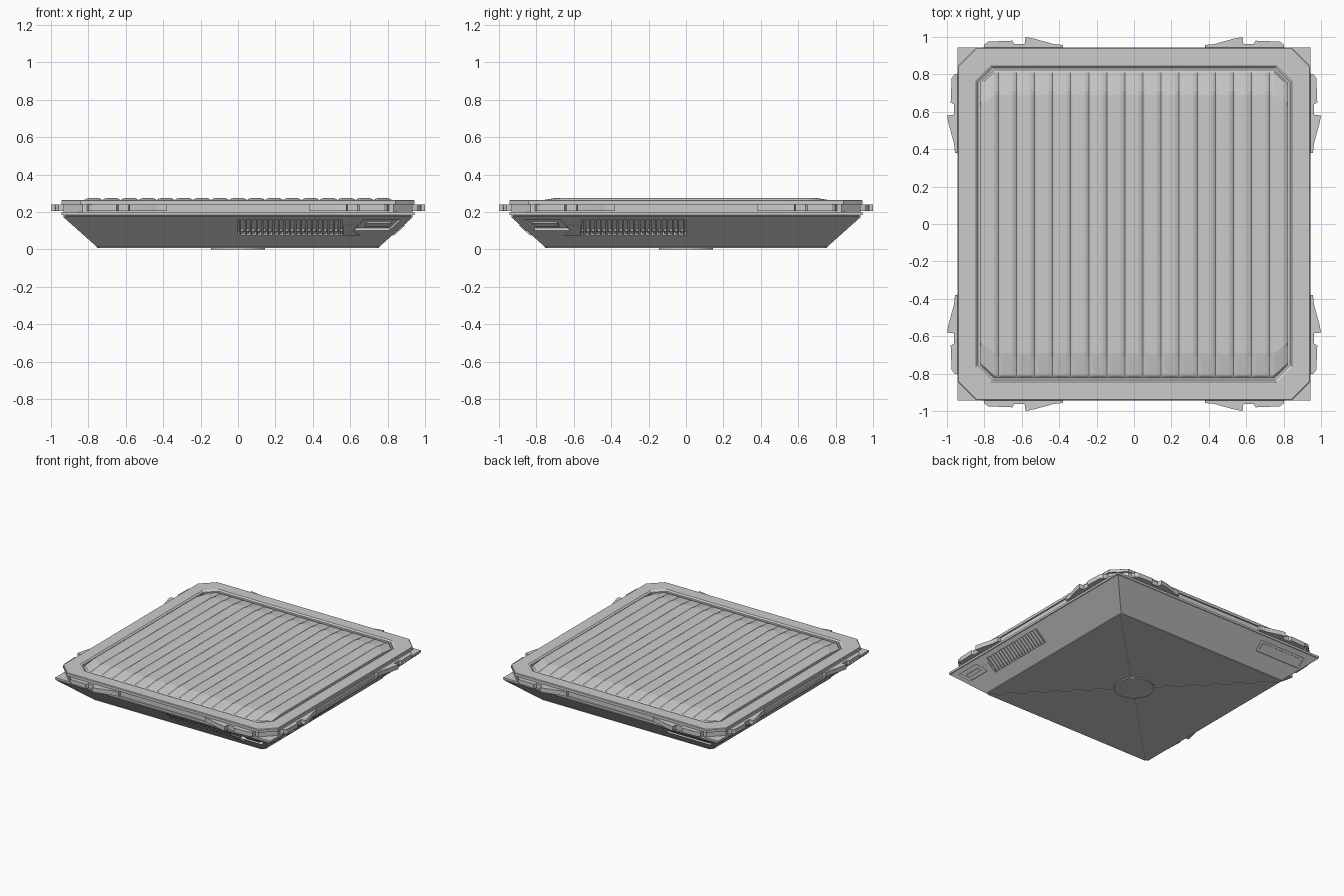
import bpy, bmesh, math
from mathutils import Vector

if "Cube" in bpy.data.objects:
    bpy.data.objects.remove(bpy.data.objects["Cube"])


def make(name, bm):
    bmesh.ops.recalc_face_normals(bm, faces=bm.faces)
    me = bpy.data.meshes.new(name)
    bm.to_mesh(me)
    bm.free()
    ob = bpy.data.objects.new(name, me)
    bpy.context.collection.objects.link(ob)
    return ob


def loft(bm, loops, closed=False):
    """Skin a stack of equal loops; cap the ends unless it closes on itself."""
    rows = [[bm.verts.new(p) for p in l] for l in loops]
    n = len(rows[0])
    pairs = list(zip(rows, rows[1:])) + ([(rows[-1], rows[0])] if closed else [])
    for a, b in pairs:
        for i in range(n):
            j = (i + 1) % n
            bm.faces.new((a[i], a[j], b[j], b[i]))
    if not closed:
        bm.faces.new(rows[0][::-1])
        bm.faces.new(rows[-1])


def octagon(h, c, z):
    k = h - c
    return [(h, -k, z), (h, k, z), (k, h, z), (-k, h, z),
            (-h, k, z), (-h, -k, z), (-k, -h, z), (k, -h, z)]


def square(h, z):
    return [(h, -h, z), (h, h, z), (-h, h, z), (-h, -h, z)]


def stack(name, loops, closed=False):
    bm = bmesh.new()
    loft(bm, loops, closed)
    return make(name, bm)


# Sloped hull: side profile from (0.755, 0.01) to (0.94, 0.175)
SL = 0.185 / 0.165
NRM = Vector((0, -0.165, -0.185)).normalized()


def on_slope(u, z, d):
    return Vector((u, -(0.755 + (z - 0.01) * SL), z)) + NRM * d


SIDES = {"front": lambda p: (p.x, p.y, p.z), "right": lambda p: (-p.y, -p.x, p.z),
         "back": lambda p: (-p.x, -p.y, p.z), "left": lambda p: (p.y, p.x, p.z)}


def slab(bm, side, poly, d0, d1):
    f = SIDES[side]
    loft(bm, [[f(on_slope(u, z, d)) for u, z in poly] for d in (d0, d1)])


def rect(u0, u1, z0, z1):
    return [(u0, z0), (u1, z0), (u1, z1), (u0, z1)]


hull = stack("hull", [square(0.751, 0.012), square(0.755, 0.014), square(0.938, 0.177)])
vent = rect(0, 0.56, 0.075, 0.155)
window = [(0.62, 0.10), (0.81, 0.10), (0.87, 0.155), (0.67, 0.155)]
panel = rect(0.43, 0.83, 0.095, 0.152)

# Recesses cut into the slopes
cuts = [("front", vent, -.025), ("front", window, -.02), ("right", vent, -.025),
        ("right", window, -.02), ("back", panel, -.015), ("left", panel, -.015)]
bm = bmesh.new()
for side, poly, depth in cuts:
    slab(bm, side, poly, depth, 0.03)
cutter = make("recess_cutter", bm)
cutter.hide_render = True
cutter.hide_set(True)
mod = hull.modifiers.new("recesses", "BOOLEAN")
mod.object = cutter
mod.operation = "DIFFERENCE"
mod.solver = "EXACT"

for side in ("front", "right"):
    # Vent fins with a lower stepped foot each
    bm = bmesh.new()
    for i in range(19):
        u = 0.012 + i * 0.0295
        slab(bm, side, rect(u - .005, u + .005, 0.073, 0.157), -0.028, -0.002)
        slab(bm, side, rect(u + .005, u + .018, 0.073, 0.09), -0.028, -0.012)
    make(side + "_vent_fins", bm)
    # Block between vent and window, and the bar inside the window
    bm = bmesh.new()
    slab(bm, side, [(.562, .077), (.65, .077), (.615, .1), (.64, .13), (.562, .13)], -0.01, 0.004)
    slab(bm, side, [(.68, .117), (.80, .117), (.82, .135), (.69, .135)], -0.025, -0.008)
    make(side + "_window_trim", bm)
for side in ("back", "left"):
    bm = bmesh.new()
    slab(bm, side, rect(0.46, 0.80, 0.107, 0.14), -0.02, -0.010)
    make(side + "_access_panel", bm)

# Bottom: four triangular plates parted by diagonal seams, and a central disc
bm = bmesh.new()
for i in range(4):
    a = i * math.pi / 2
    ca, sa = math.cos(a), math.sin(a)
    tri = [(0.74, -0.755), (-0.74, -0.755), (-0.003, -0.013), (0.003, -0.013)]
    loft(bm, [[(x * ca - y * sa, x * sa + y * ca, z) for x, y in tri] for z in (0.008, 0.013)])
make("bottom_plates", bm)
bm = bmesh.new()
loft(bm, [[(0.145 * math.cos(t * math.pi / 12), 0.145 * math.sin(t * math.pi / 12), z)
           for t in range(24)] for z in (0.0, 0.012)])
make("bottom_disc", bm)

# Rim: lower square plate, recessed band, upper chamfered frame
stack("lower_plate", [square(0.925, 0.172), square(0.925, 0.181), square(0.943, 0.184),
                      square(0.943, 0.2)])
stack("rim_band", [octagon(0.932, 0.1, 0.198), octagon(0.932, 0.1, 0.243)])
stack("top_frame", [octagon(0.943, 0.1, 0.24), octagon(0.943, 0.1, 0.261),
                    octagon(0.939, 0.1, 0.265), octagon(0.846, 0.08, 0.265),
                    octagon(0.834, 0.078, 0.256), octagon(0.834, 0.078, 0.24)], True)

# Corrugated cover: ribs along y with ramped ends, corners trimmed
COUNT, HALF = 17, 0.822
pitch = 2 * HALF / COUNT
shape = [(0, 0), (0.1, 0.55), (0.24, 0.95), (0.5, 1), (0.76, 0.95), (0.9, 0.55)]
xs = [(-HALF + (i + s) * pitch, h) for i in range(COUNT) for s, h in shape] + [(HALF, 0)]
half_rows = [(0.825, 0.242, 0.0), (0.81, 0.252, 0.004), (0.71, 0.261, 0.012), (0.69, 0.264, 0.012)]
rows = [(-y, z, a) for y, z, a in half_rows] + half_rows[::-1]
bm = bmesh.new()
grid = []
for y, z, amp in rows:
    line = []
    for x, h in xs:
        lim = 0.825 - max(0, abs(x) - 0.752)
        line.append(bm.verts.new((x, max(-lim, min(lim, y * lim / 0.825)), z + amp * h)))
    grid.append(line)
for a, b in zip(grid, grid[1:]):
    for i in range(len(xs) - 1):
        bm.faces.new((a[i], a[i + 1], b[i + 1], b[i]))
# Skirt closing the long edges
for i in (0, -1):
    low = [bm.verts.new((r[i].co.x, r[i].co.y, 0.242)) for r in grid]
    for k in range(len(grid) - 1):
        bm.faces.new((grid[k][i], grid[k + 1][i], low[k + 1], low[k]))
make("ribbed_cover", bm)

# Edge clips: two on each side
clip = [(.81, .92), (.80, .96), (.78, .975), (.65, .98), (.64, .962), (.585, .962),
        (.58, 1.0), (.53, .99), (.43, .962), (.38, .957), (.38, .92)]
bm = bmesh.new()
for i in range(4):
    a = i * math.pi / 2
    ca, sa = math.cos(a), math.sin(a)
    for m in (1, -1):
        loft(bm, [[(m * x * ca - y * sa, m * x * sa + y * ca, z) for x, y in clip]
                  for z in (0.205, 0.24)])
make("edge_clips", bm)
